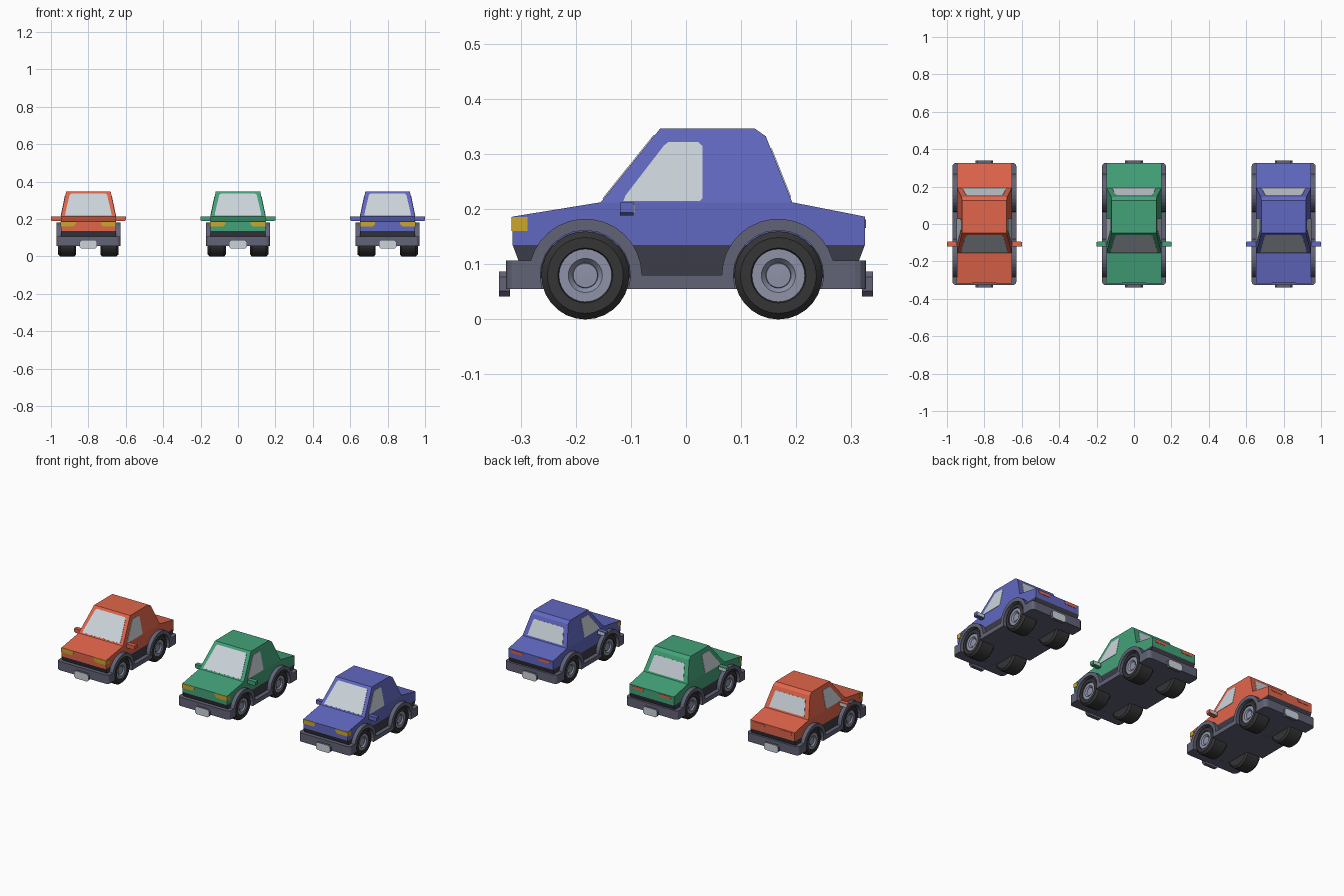
import bpy, bmesh, math
from mathutils import Vector

if "Cube" in bpy.data.objects:
    bpy.data.objects.remove(bpy.data.objects["Cube"])

def material(name, r, g, b):
    m = bpy.data.materials.new(name)
    m.diffuse_color = (r, g, b, 1)
    m.use_nodes = True
    m.node_tree.nodes["Principled BSDF"].inputs["Base Color"].default_value = m.diffuse_color
    return m

PAINTS = {"red": material("red paint", .75, .13, .07),
          "green": material("green paint", .055, .36, .19),
          "blue": material("blue paint", .12, .14, .53)}
YELLOW = material("headlight yellow", .60, .39, .025)
GLASS = material("pale glass", .60, .66, .71)
GREY = material("trim grey", .12, .125, .18)
DARK = material("dark belt", .046, .046, .065)
TYRE = material("tyre black", .035, .035, .037)
RIM = material("rim silver", .27, .29, .39)


def loft(name, rings, mats, rule=None, smooth=False, bevel=None):
    """Skin closed rings of points and cap both ends; rule picks a material per face."""
    bm = bmesh.new()
    vs = [[bm.verts.new(p) for p in ring] for ring in rings]
    n = len(rings[0])
    for k, (a, b) in enumerate(zip(vs, vs[1:])):
        for i in range(n):
            bm.faces.new((a[i], a[(i + 1) % n], b[(i + 1) % n], b[i]))
    bm.faces.new(vs[0])
    bm.faces.new(vs[-1])
    bmesh.ops.recalc_face_normals(bm, faces=bm.faces)
    if bevel:
        edges = [e for e in bm.edges if bevel(e)]
        bmesh.ops.bevel(bm, geom=edges, offset=.02, segments=3, profile=.5, affect='EDGES')
    bm.normal_update()
    if rule:
        for f in bm.faces:
            f.material_index = rule(f)
    me = bpy.data.meshes.new(name)
    bm.to_mesh(me)
    bm.free()
    for m in mats:
        me.materials.append(m)
    ob = bpy.data.objects.new(name, me)
    bpy.context.collection.objects.link(ob)
    if smooth:
        bpy.context.view_layer.objects.active = ob
        ob.select_set(True)
        bpy.ops.object.shade_smooth_by_angle(angle=math.radians(30))
        ob.select_set(False)
    return ob


def side_prism(name, cx, profile, width, mats, **kw):
    """Side profile (y, z) pulled across x; width may depend on z."""
    return loft(name, [[(cx + s * width(z), y, z) for y, z in profile] for s in (-1, 1)], mats, **kw)


def front_prism(name, pts, y0, y1, mats, **kw):
    """Front outline (x, z) pulled along y."""
    return loft(name, [[(x, y, z) for x, z in pts] for y in (y0, y1)], mats, **kw)


def plate(name, pts, outward, mat):
    """Thin pane lying on a body face."""
    p = [Vector(q) for q in pts]
    n = (p[1] - p[0]).cross(p[2] - p[0]).normalized()
    if n.dot(Vector(outward)) < 0:
        n = -n
    return loft(name, [[q - n * .002 for q in p], [q + n * .002 for q in p]], [mat])


def arc(cy, r, z_start, z_end, n=14):
    """Points of an arch over a wheel, front to back."""
    a0 = math.pi - math.asin((z_start - .08) / r)
    a1 = math.asin((z_end - .08) / r)
    return [(cy + r * math.cos(a0 + (a1 - a0) * i / n), .08 + r * math.sin(a0 + (a1 - a0) * i / n))
            for i in range(n + 1)]


FRONT, REAR = -.183, .168       # axle positions
BASE, ROOF = .213, .347


def cabin_width(z):
    return .147 - (z - BASE) * .028 / (ROOF - BASE)


def screen_y(z):
    return -.155 + (z - BASE) * .108 / (ROOF - BASE)


def rear_y(z):
    return .193 - (z - BASE) * .048 / .12


def build_car(color, cx):
    paint = PAINTS[color]
    nm = color + "_car_"

    # grey chassis with bumpers, sills and wheel arches
    outer = ([(-.327, .055), (-.327, .107)] + arc(FRONT, .103, .107, .081)
             + arc(REAR, .103, .081, .107) + [(.327, .107), (.327, .055)])
    under = arc(FRONT, .082, .055, .055) + arc(REAR, .082, .055, .055)
    side_prism(nm + "chassis", cx, outer + under[::-1], lambda z: .171, [GREY],
               bevel=lambda e: all(abs(v.co.y) > .326 for v in e.verts)
               and abs(e.verts[0].co.z - e.verts[1].co.z) > .04)
    # floor between the wheels
    side_prism(nm + "floor", cx, [(-.29, .0555), (-.29, .12), (.29, .12), (.29, .0555)],
               lambda z: .085, [GREY])
    # dark belt under the paintwork
    side_prism(nm + "belt", cx, [(-.302, .075), (-.302, .1), (-.315, .135), (.325, .135),
                                 (.312, .1), (.312, .075)], lambda z: .147, [DARK])
    # hood, doors and trunk
    side_prism(nm + "body", cx, [(-.315, .135), (-.315, .187), (-.155, BASE), (.193, BASE),
                                 (.325, .187), (.325, .135)], lambda z: .147, [paint])
    # tapered cabin
    side_prism(nm + "cabin", cx, [(-.155, BASE), (-.047, ROOF), (.125, ROOF), (.145, .333),
                                  (.193, BASE)], cabin_width, [paint])

    # windscreen and rear window
    plate(nm + "windscreen", [(cx + x, screen_y(z), z) for x, z in
          [(-.124, .219), (.124, .219), (.122, .235), (.1, .328), (.092, .334),
           (-.092, .334), (-.1, .328), (-.122, .235)]], (0, -1, 1), GLASS)
    plate(nm + "rear_window", [(cx + x, rear_y(z), z) for x, z in
          [(-.116, .222), (.116, .222), (.1, .305), (.094, .311), (-.094, .311), (-.1, .305)]],
          (0, 1, .4), GLASS)

    for s, side in ((-1, "left_"), (1, "right_")):
        # side window
        plate(nm + side + "window", [(cx + s * cabin_width(z), y, z) for y, z in
              [(-.114, .215), (-.11, .225), (-.04, .316), (-.032, .322), (.022, .322), (.03, .315),
               (.03, .22), (.025, .215)]], (s, 0, .2), GLASS)
        # wing mirror, glass facing backwards
        front_prism(nm + side + "mirror", [(cx + s * x, z) for x, z in
                    [(.14, .189), (.194, .189), (.2, .194), (.2, .213), (.14, .213)]],
                    -.12, -.095, [paint])
        plate(nm + side + "mirror_glass", [(cx + s * x, -.095, z) for x, z in
              [(.154, .192), (.196, .192), (.196, .210), (.154, .210)]], (0, 1, 0), GLASS)
        # wrap-round headlight
        front_prism(nm + side + "headlight", [(cx + s * x, z) for x, z in
                    [(.065, .186), (.07, .168), (.08, .161), (.149, .161), (.149, .186)]],
                    -.317, -.288, [YELLOW])
        # tail light
        plate(nm + side + "tail_light", [(cx + s * x, .325, z) for x, z in
              [(.05, .182), (.055, .166), (.125, .166), (.13, .182)]], (0, 1, 0), PAINTS["red"])
        # wheels: tyre and rim turned from one section of (radius, x)
        section = [(.03, .065), (.07, .065), (.08, .074), (.08, .15), (.069, .162), (.05, .162),
                   (.048, .157), (.031, .157), (.023, .147), (.022, .151), (.004, .152)]
        for end, cy in (("front_", FRONT), ("rear_", REAR)):
            rings = [[(cx + s * x, cy + r * math.cos(i * math.tau / 28),
                       .08 + r * math.sin(i * math.tau / 28)) for i in range(28)]
                     for r, x in section]

            def rim_rule(f, cy=cy):
                c = f.calc_center_median()
                return int(math.hypot(c.y - cy, c.z - .08) < .0485 and abs(c.x - cx) > .12)
            loft(nm + end + side + "wheel", rings, [TYRE, RIM], rule=rim_rule, smooth=True)

    # pale plates on both bumpers
    outline = [(-.047, .052), (-.037, .042), (.037, .042), (.047, .052),
               (.047, .077), (.037, .087), (-.037, .087), (-.047, .077)]
    for s, end in ((-1, "front_"), (1, "rear_")):
        front_prism(nm + end + "bumper_plate", [(cx + x, z) for x, z in outline],
                    s * .32, s * .34, [GREY, GLASS], rule=lambda f, s=s: int(f.normal.y * s > .9))


for color, cx in (("red", -.8), ("green", 0), ("blue", .8)):
    build_car(color, cx)
